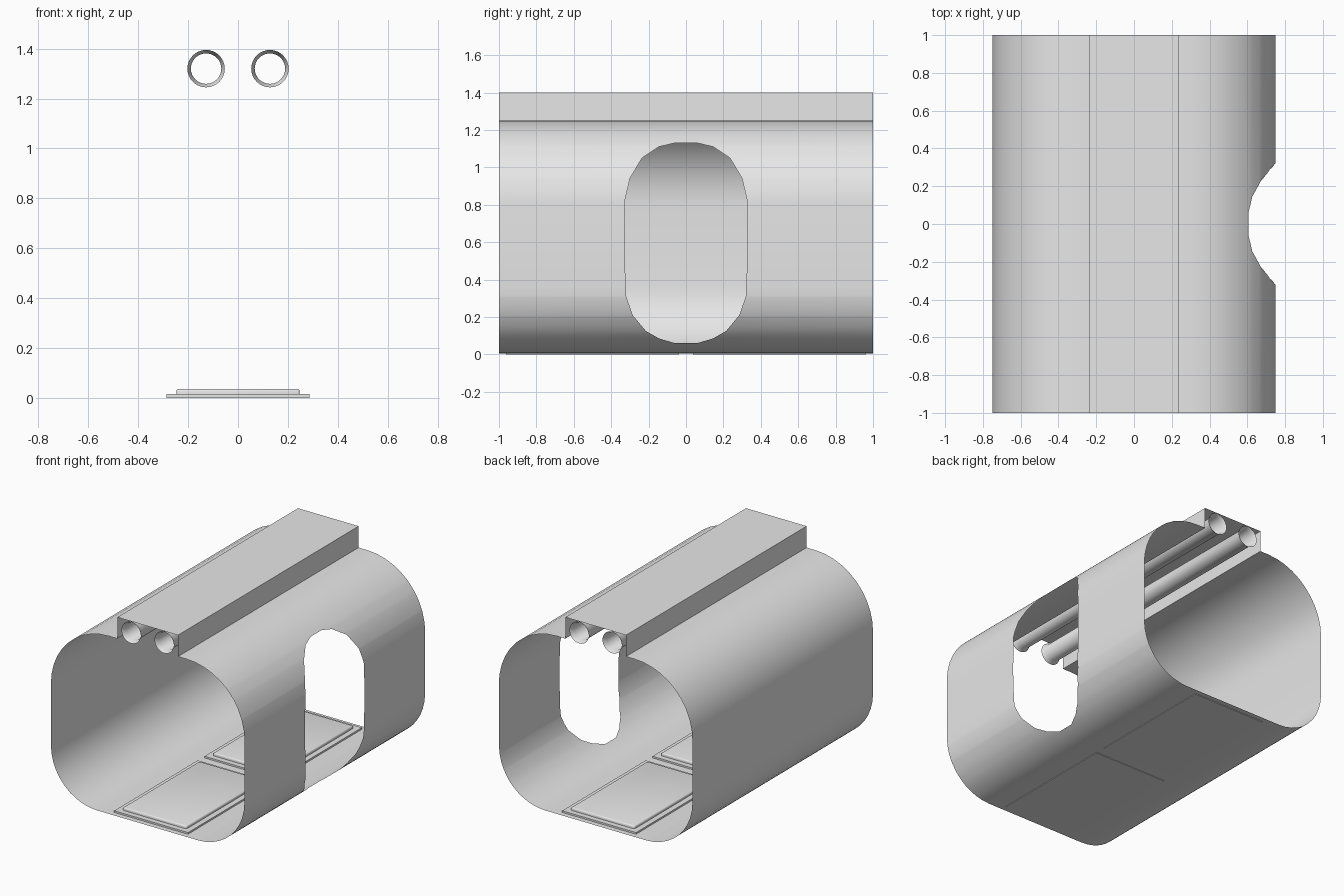
import bpy, bmesh, math

cube = bpy.data.objects.get("Cube")
if cube:
    bpy.data.objects.remove(cube, do_unlink=True)


def make_material(name, colour):
    mat = bpy.data.materials.new(name)
    mat.use_nodes = True
    mat.diffuse_color = colour
    mat.node_tree.nodes["Principled BSDF"].inputs["Base Color"].default_value = colour
    return mat


GREY = make_material("light grey", (0.8, 0.8, 0.8, 1))


def finish(name, bm, smooth=True, recalc=True):
    if recalc:
        bmesh.ops.recalc_face_normals(bm, faces=bm.faces)
    mesh = bpy.data.meshes.new(name)
    bm.to_mesh(mesh)
    bm.free()
    mesh.materials.append(GREY)
    obj = bpy.data.objects.new(name, mesh)
    bpy.context.collection.objects.link(obj)
    if smooth:
        bpy.ops.object.select_all(action="DESELECT")
        obj.select_set(True)
        bpy.context.view_layer.objects.active = obj
        bpy.ops.object.shade_smooth_by_angle(angle=math.radians(35))
    return obj


# Shell cross-section: flat floor, rounded corners, upright walls
WIDE, FLOOR, ROOF = 0.75, 0.004, 1.25
LOW_R, HIGH_R = 0.36, 0.45
SLOT_X, HALF = 0.235, 1.0

# Doorway outline as height and half width
DOOR = [(0.06, 0.06), (0.085, 0.145), (0.125, 0.215), (0.21, 0.285), (0.31, 0.32),
        (0.57, 0.33), (0.83, 0.325), (0.94, 0.30), (1.05, 0.235),
        (1.11, 0.145), (1.13, 0.06)]


def wall_x(z):
    low, high = FLOOR + LOW_R, ROOF - HIGH_R
    if z < low:
        return WIDE - LOW_R + math.sqrt(max(0, LOW_R**2 - (low - z)**2))
    if z > high:
        return WIDE - HIGH_R + math.sqrt(max(0, HIGH_R**2 - (z - high)**2))
    return WIDE


def door_half(z):
    for (z0, w0), (z1, w1) in zip(DOOR, DOOR[1:]):
        if z0 <= z <= z1:
            return w0 + (w1 - w0) * (z - z0) / (z1 - z0)
    return DOOR[0][1]


def in_door(z):
    return DOOR[0][0] <= z <= DOOR[-1][0]


STEPS = 10
turns = [math.pi / 2 * i / STEPS for i in range(STEPS + 1)]
arc = {round(FLOOR + LOW_R * (1 - math.cos(t)), 4) for t in turns}
arc |= {round(ROOF - HIGH_R * (1 - math.cos(t)), 4) for t in turns}
door_heights = {z for z, w in DOOR}
left_side = [(-wall_x(z), z) for z in sorted(arc, reverse=True)]
right_side = [(wall_x(z), z) for z in sorted(arc | door_heights)]
section = [(-SLOT_X, ROOF)] + left_side + right_side + [(SLOT_X, ROOF)]

# Shell sheet, leaving out the doorway in the left wall
bm = bmesh.new()
rows = []
for x, z in section:
    h = door_half(z) if x > 0 else DOOR[0][1]
    rows.append([bm.verts.new((x, y, z)) for y in (-HALF, -h, h, HALF)])
for (x0, z0), (x1, z1), a, b in zip(section, section[1:], rows, rows[1:]):
    opening = x0 > 0 and x1 > 0 and in_door(z0) and in_door(z1)
    for i in range(3):
        if not (opening and i == 1):
            bm.faces.new((a[i], a[i + 1], b[i + 1], b[i]))
finish("shell", bm)

# Raised roof channel, open below and at both ends
bm = bmesh.new()
rows = [[bm.verts.new((x, y, z)) for y in (-HALF, HALF)]
        for x, z in ((-SLOT_X, ROOF), (-SLOT_X, 1.4), (SLOT_X, 1.4), (SLOT_X, ROOF))]
for a, b in zip(rows, rows[1:]):
    bm.faces.new((a[0], a[1], b[1], b[0]))
finish("roof_channel", bm, smooth=False)

# Two thin pipes with flared ends under the channel
SIDES = 32
for side, x in (("right", -0.128), ("left", 0.128)):
    bm = bmesh.new()
    rings = []
    for y, r in ((-HALF, 0.075), (-0.97, 0.061), (0.97, 0.061), (HALF, 0.075)):
        rings.append([bm.verts.new((x + r * math.cos(math.tau * k / SIDES), y,
                                    1.32 + r * math.sin(math.tau * k / SIDES)))
                      for k in range(SIDES)])
    for a, b in zip(rings, rings[1:]):
        for k in range(SIDES):
            n = (k + 1) % SIDES
            bm.faces.new((a[k], a[n], b[n], b[k]))
    finish(side + "_pipe", bm)


def slab(name, size, centre, bevel=0.0):
    bm = bmesh.new()
    bmesh.ops.create_cube(bm, size=1)
    for v in bm.verts:
        v.co = [c + s * p for c, s, p in zip(centre, size, v.co)]
    if bevel:
        top = [e for e in bm.edges if any(v.co.z > centre[2] for v in e.verts)]
        bmesh.ops.bevel(bm, geom=top, offset=bevel, segments=3, profile=0.5,
                        affect="EDGES")
    finish(name, bm)


# Floor panels: a base frame with a rounded pad on it
for end, y in (("front", -0.5), ("back", 0.5)):
    slab(end + "_panel_frame", (0.572, 0.925, 0.016), (0, y, 0.008))
    slab(end + "_panel_pad", (0.495, 0.85, 0.022), (0, y, 0.025), bevel=0.01)
